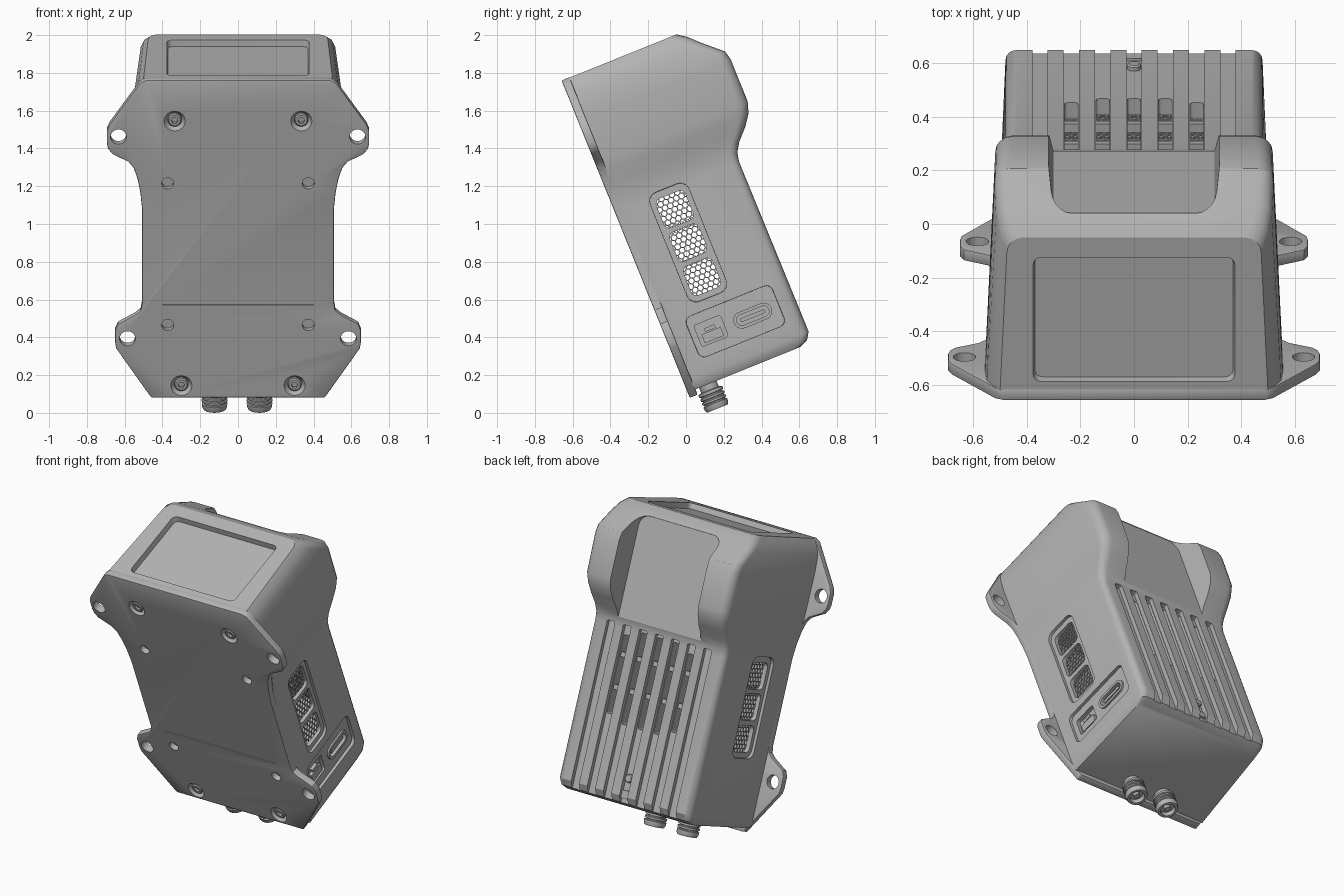
import bpy, bmesh
from math import pi, sin, cos, radians, sqrt
from mathutils import Matrix

if "Cube" in bpy.data.objects:
    bpy.data.objects.remove(bpy.data.objects["Cube"])

grey = bpy.data.materials.new("housing grey")
grey.use_nodes = True
grey.diffuse_color = (0.45, 0.45, 0.45, 1)
grey.node_tree.nodes["Principled BSDF"].inputs["Base Color"].default_value = (0.45, 0.45, 0.45, 1)

# Parts are modelled upright (x across, y away from the plate, z along it), then tilted
TILT = Matrix.Translation((0, 0.02, 0.08)) @ Matrix.Rotation(radians(22), 4, 'X')
parts = []


def make(name, bm, keep=True):
    bmesh.ops.recalc_face_normals(bm, faces=bm.faces)
    mesh = bpy.data.meshes.new(name)
    bm.to_mesh(mesh)
    bm.free()
    mesh.materials.append(grey)
    obj = bpy.data.objects.new(name, mesh)
    bpy.context.collection.objects.link(obj)
    if keep:
        parts.append(obj)
    else:
        obj.hide_render = True
    return obj


def loft(bm, rings):
    loops = [[bm.verts.new(p) for p in ring] for ring in rings]
    n = len(loops[0])
    for a, b in zip(loops, loops[1:]):
        for i in range(n):
            bm.faces.new((a[i], a[(i + 1) % n], b[(i + 1) % n], b[i]))
    bm.faces.new(loops[0])
    bm.faces.new(loops[-1][::-1])


def rounded(a, b, w, h, r, n=5):
    pts = []
    for k, (sx, sy) in enumerate(((1, 1), (-1, 1), (-1, -1), (1, -1))):
        for i in range(n + 1):
            t = (k + i / n) * pi / 2
            pts.append((a + sx * (w / 2 - r) + r * cos(t), b + sy * (h / 2 - r) + r * sin(t)))
    return pts


def circle(a, b, r, n=24):
    return [(a + r * cos(2 * pi * i / n), b + r * sin(2 * pi * i / n)) for i in range(n)]


def place(axis, a, b, t, lean=0):
    return {'x': (t - lean * (a - 0.3), a, b), 'y': (a, t, b), 'z': (a, b, t)}[axis]


def prism(name, outlines, lo, hi, axis, keep=True, lean=0, grow=1):
    """Extrude each outline along an axis, optionally leaning or flaring it."""
    bm = bmesh.new()
    for pts in outlines:
        ca = sum(p[0] for p in pts) / len(pts)
        cb = sum(p[1] for p in pts) / len(pts)
        loft(bm, [[place(axis, a, b, lo, lean) for a, b in pts],
                  [place(axis, ca + (a - ca) * grow, cb + (b - cb) * grow, hi, lean) for a, b in pts]])
    return make(name, bm, keep)


def lathe(name, profile, a, b, axis, n=24):
    bm = bmesh.new()
    loft(bm, [[place(axis, p, q, t) for p, q in circle(a, b, r, n)] for r, t in profile])
    return make(name, bm)


def apply(obj, kind, **settings):
    mod = obj.modifiers.new(kind, kind)
    for key, value in settings.items():
        setattr(mod, key, value)
    bpy.context.view_layer.objects.active = obj
    bpy.ops.object.modifier_apply(modifier=mod.name)


def cut(obj, *cutters):
    for c in cutters:
        apply(obj, 'BOOLEAN', operation='DIFFERENCE', solver='EXACT', object=c)
        bpy.data.objects.remove(c)


def honeycomb(name, windows, axis, t, pitch=0.03):
    """Hexagonal grille covering each window (centre a, centre b, width, height)."""
    bm = bmesh.new()
    R = pitch / sqrt(3)
    for a, b, w, h in windows:
        for j in range(-int(h / 3 / R) - 1, int(h / 3 / R) + 2):
            for i in range(-int(w / 2 / pitch) - 1, int(w / 2 / pitch) + 2):
                ca, cb = a + (i + (j % 2) / 2) * pitch, b + j * 1.5 * R
                rings = [[bm.verts.new(place(axis, ca + s * R * sin(k * pi / 3), cb + s * R * cos(k * pi / 3), t))
                          for k in range(6)] for s in (1, 0.8)]
                for k in range(6):
                    m = (k + 1) % 6
                    bm.faces.new((rings[0][k], rings[0][m], rings[1][m], rings[1][k]))
    bmesh.ops.remove_doubles(bm, verts=bm.verts, dist=0.0005)
    apply(make(name, bm), 'SOLIDIFY', thickness=0.006, offset=0)


# Housing: height, front half width, back half width, depth, corner size
sections = [(.03, .49, .465, .64, .04), (.05, .50, .475, .69, .04), (.09, .506, .48, .715, .04),
            (1.06, .508, .48, .71, .04), (1.11, .511, .482, .72, .045), (1.16, .518, .487, .752, .05),
            (1.22, .529, .496, .81, .055), (1.28, .543, .508, .853, .06), (1.34, .553, .518, .872, .06),
            (1.58, .556, .521, .872, .06), (1.63, .556, .521, .86, .06), (1.72, .55, .515, .76, .06),
            (1.775, .528, .50, .705, .06), (1.81, .50, .475, .655, .06)]
rings = []
for z, wf, wb, d, c in sections:
    half = [(wf, 0.04)] + [(wb - c + c * cos(t * pi / 8), d - c + c * sin(t * pi / 8)) for t in range(5)]
    rings.append([(x, y, z) for x, y in half] + [(-x, y, z) for x, y in reversed(half)])
bm = bmesh.new()
loft(bm, rings)
housing = make("housing", bm)

# Hollow, hood recess, top panel, cooling grooves and vents
grooves = [i * 0.117 for i in range(-3, 4)]
slots = grooves[1:-1]
vents = [0.57, 0.765, 0.955]
cut(housing,
    prism("cavity", [rounded(0, .36, .91, .52, .02)], .44, 1.2, 'z', False),
    prism("hood_recess", [rounded(0, 1.32, .6, .86, .07)], .725, .95, 'y', False, grow=1.1),
    prism("top_recess", [rounded(0, .325, .74, .49, .03)], 1.775, 1.83, 'z', False, grow=1.03),
    prism("grooves", [rounded(x, .45, .057, 1.26, .01) for x in grooves], .685, .9, 'y', False),
    prism("slots", [rounded(x, .78, .05, .56 if abs(x) < .2 else .48, .01) for x in slots], .6, .9, 'y', False),
    prism("vent_holes", [rounded(.3, z, .165, .165, .03) for z in vents], -.7, .7, 'x', False),
    prism("vent_frame_a", [rounded(.3, .765, .22, .62, .05)], .478, .6, 'x', False, .044, 1.03),
    prism("vent_frame_b", [rounded(.3, .765, .22, .62, .05)], -.478, -.6, 'x', False, -.044, 1.03),
    prism("port_panel", [rounded(.375, .285, .49, .23, .035)], .476, .6, 'x', False, .044, 1.03),
    prism("network_socket", [rounded(.237, .286, .15, .12, .012)], .45, .6, 'x', False, .044),
    prism("data_socket", [rounded(.472, .278, .2, .075, .037)], .42, .6, 'x', False, .044))

# Grilles behind the vents
for side, t in (("right", .451), ("left", -.451)):
    honeycomb(side + "_vent_grille", [(.3, z, .165, .165) for z in vents], 'x', t)
honeycomb("back_vent_grille", [(x, .78, .04, .54) for x in slots], 'y', .614)
prism("vent_crossbars", [rounded(0, z, .56, .03, .005) for z in (.7, .9)], .635, .67, 'y')

# Side port details
prism("network_clip", [rounded(.237, .262, .11, .05, .004), rounded(.237, .302, .06, .02, .004)],
      .44, .472, 'x', lean=.044)
rim = prism("data_port_rim", [rounded(.472, .278, .215, .09, .044)], .43, .488, 'x', lean=.044)
cut(rim, prism("rim_hole", [rounded(.472, .278, .18, .056, .027)], .435, .6, 'x', False, .044))
prism("data_port_tongue", [rounded(.472, .278, .14, .02, .004)], .43, .48, 'x', lean=.044)

# Mounting plate with four ears
edge = [(.46, 0), (.645, .28), (.65, .31), (.65, .385), (.635, .42), (.54, .475), (.515, .5), (.508, .54),
        (.508, 1.08), (.517, 1.17), (.532, 1.25), (.552, 1.31), (.58, 1.345), (.665, 1.39), (.688, 1.42),
        (.694, 1.45), (.694, 1.525), (.68, 1.56), (.54, 1.765), (.52, 1.795), (.49, 1.812)]
plate = prism("mounting_plate", [edge + [(-x, z) for x, z in reversed(edge)]], 0, .045, 'y')
apply(plate, 'BEVEL', width=.006, segments=2, limit_method='ANGLE', angle_limit=radians(50))
screws = [(s * x, z) for s in (-1, 1) for x, z in ((.335, 1.58), (.3, .07))]
sides = (-1, 1)
cut(plate,
    prism("ear_holes", [circle(s * x, z, .042) for s in sides for x, z in ((.633, 1.49), (.585, .338))],
          -.1, .1, 'y', False),
    prism("small_holes", [circle(s * .372, z, .032) for s in sides for z in (1.224, .415)], -.1, .035, 'y', False),
    prism("screw_sinks", [circle(x, z, .036) for x, z in screws], .03, -.01, 'y', False, grow=1.75),
    prism("label_line", [rounded(0, .532, .8, .006, .002)], -.1, .006, 'y', False))
for i, (x, z) in enumerate(screws):
    head = lathe("plate_screw_%d" % i, [(.036, .04), (.036, .012), (.03, .007)], x, z, 'y')
    cut(head, prism("hex_socket", [circle(x, z, .018, 6)], -.1, .025, 'y', False))

# Button in the middle groove and the step below it
lathe("back_button", [(.026, .67), (.026, .70), (.021, .706)], 0, .2, 'y')
prism("groove_step", [rounded(0, .1, .057, .05, .004)], .67, .696, 'y')

# Ribbed cable connectors underneath
for name, x in (("left_cable_connector", -.124), ("right_cable_connector", .114)):
    profile = [(.05, .06), (.05, .0), (.068, -.005)]
    for k in range(3):
        t = -.02 - k * .022
        profile += [(.068, t), (.06, t - .003), (.06, t - .009), (.068, t - .012)]
    profile += [(.066, -.095), (.06, -.108), (.045, -.108), (.042, -.08), (.02, -.08), (.018, -.1)]
    lathe(name, profile, x, .115, 'z', 32)

# Tilt everything and shade
bpy.ops.object.select_all(action='DESELECT')
for obj in parts:
    obj.data.transform(TILT)
    obj.select_set(True)
bpy.context.view_layer.objects.active = housing
bpy.ops.object.shade_smooth_by_angle(angle=radians(32))
